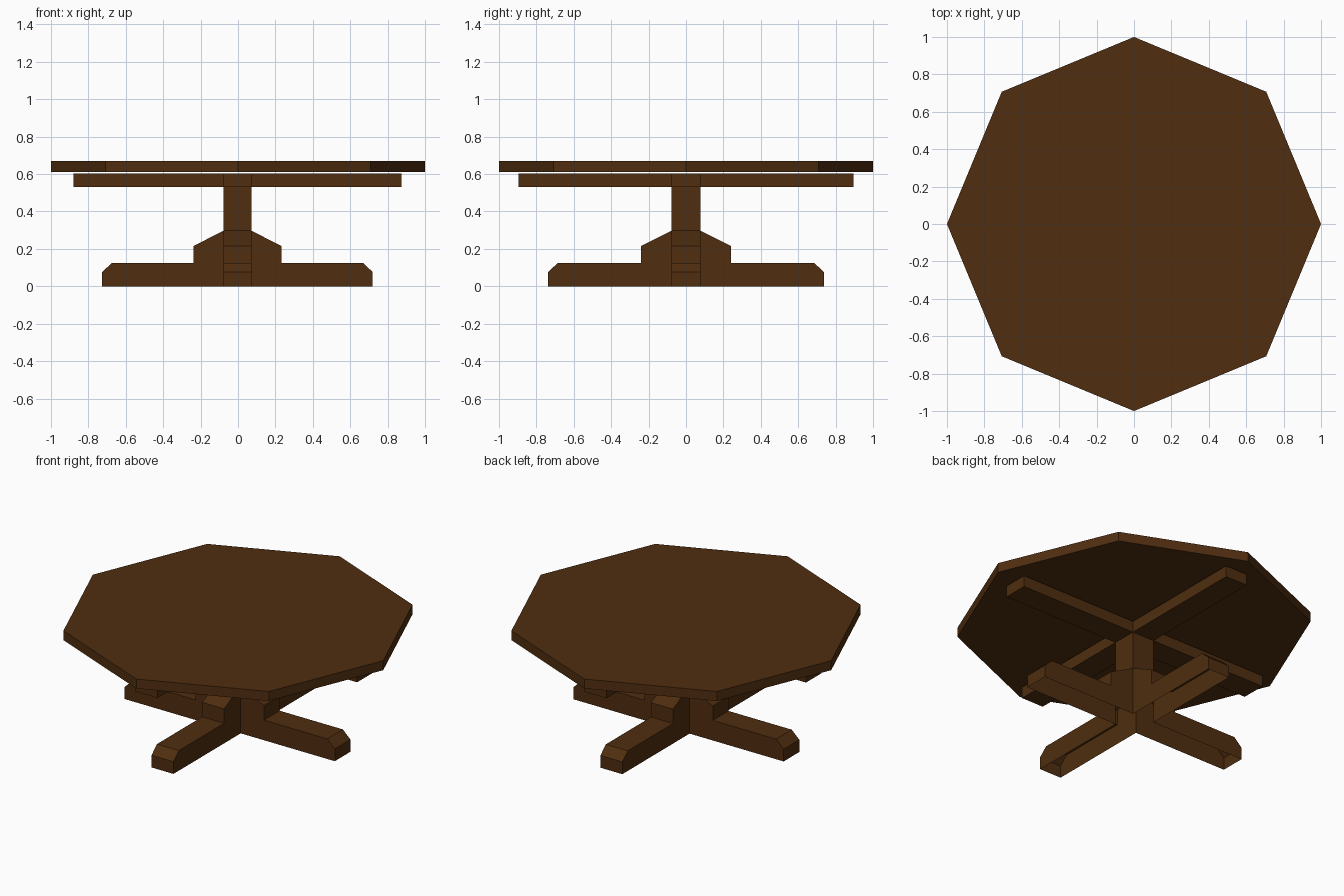
import bpy
import bmesh
import math
from mathutils import Matrix

cube = bpy.data.objects.get("Cube")
if cube:
    bpy.data.objects.remove(cube)

# Dark stained wood
COLOUR = (0.08, 0.027, 0.005, 1)
wood = bpy.data.materials.new("dark_brown_wood")
wood.use_nodes = True
wood.diffuse_color = COLOUR
shader = next(n for n in wood.node_tree.nodes if n.type == 'BSDF_PRINCIPLED')
shader.inputs["Base Color"].default_value = COLOUR
shader.inputs["Roughness"].default_value = 0.8

HALF = 0.077                                # half thickness of the timber
FOOT_TOP, BEAM_LOW, BEAM_HIGH = 0.297, 0.532, 0.602


def finish(bm, name):
    mesh = bpy.data.meshes.new(name)
    bm.to_mesh(mesh)
    bm.free()
    mesh.materials.append(wood)
    obj = bpy.data.objects.new(name, mesh)
    bpy.context.collection.objects.link(obj)
    return obj


def add_arm(bm, path, turn, sides=None):
    """Sweep an (outward, height) path across the timber, then fill its sides."""
    def face(points):
        bm.faces.new([bm.verts.new(turn @ Matrix.Translation(p).translation) for p in points])

    for (a, za), (b, zb) in zip(path, path[1:]):
        face([(a, -HALF, za), (b, -HALF, zb), (b, HALF, zb), (a, HALF, za)])
    if sides:
        face([(x, HALF, z) for x, z in sides])
        face([(x, -HALF, z) for x, z in reversed(sides)])


# Pedestal: four chamfered feet with braces, open underneath, column and cross beams
foot = [(HALF, FOOT_TOP), (0.24, 0.215), (0.24, 0.125),
        (0.685, 0.125), (0.738, 0.076), (0.738, 0)]
column = [(HALF, BEAM_LOW), (HALF, FOOT_TOP)]
beam = [(HALF, BEAM_HIGH), (0.895, BEAM_HIGH), (0.895, BEAM_LOW), (HALF, BEAM_LOW)]

bm = bmesh.new()
for k in range(4):
    turn = Matrix.Rotation(k * math.pi / 2, 4, 'Z')
    add_arm(bm, foot, turn, foot + [(HALF, 0)])
    add_arm(bm, column, turn)
    add_arm(bm, beam, turn, beam)
# Cap where the beams cross
add_arm(bm, [(-HALF, BEAM_HIGH), (HALF, BEAM_HIGH)], Matrix())
bmesh.ops.remove_doubles(bm, verts=bm.verts, dist=0.0005)
bmesh.ops.scale(bm, vec=(0.98, 1, 1), verts=bm.verts)
bmesh.ops.translate(bm, vec=(-0.003, 0, 0), verts=bm.verts)
finish(bm, "pedestal")

# Octagonal tabletop with corners on the axes
bm = bmesh.new()
bmesh.ops.create_cone(bm, cap_ends=True, segments=8, radius1=1, radius2=1, depth=0.059,
                      matrix=Matrix.Translation((0, 0, 0.6415)))
finish(bm, "tabletop")
